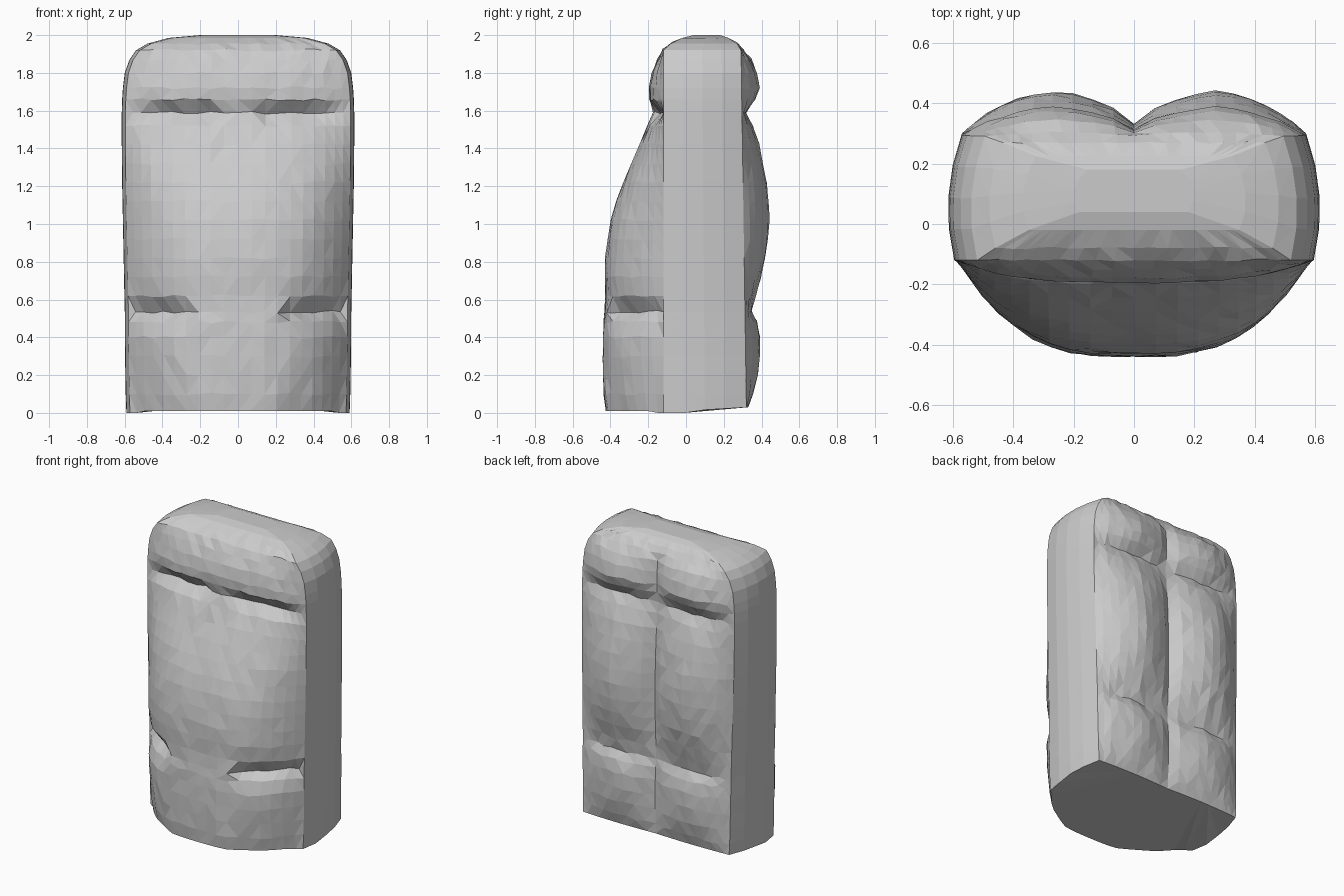
import bpy, bmesh, math, random

if "Cube" in bpy.data.objects:
    bpy.data.objects.remove(bpy.data.objects["Cube"])

random.seed(4)

# Levels: height, half width, front y, back y, pinch of the front crease
LEVELS = [
    (0.01, .592, -.425, .33, .03), (0.10, .595, -.435, .355, .02),
    (0.20, .597, -.44, .38, .01), (0.30, .598, -.44, .39, 0),
    (0.40, .60, -.44, .39, 0), (0.48, .60, -.435, .375, .03),
    (0.535, .60, -.43, .345, .085), (0.62, .602, -.425, .365, .01),
    (0.72, .604, -.43, .395, 0), (0.82, .606, -.428, .42, 0),
    (0.92, .608, -.415, .435, 0), (1.02, .61, -.395, .44, 0),
    (1.12, .612, -.367, .437, 0), (1.22, .614, -.332, .427, 0),
    (1.32, .615, -.29, .41, 0), (1.42, .616, -.245, .385, 0),
    (1.52, .616, -.20, .352, 0), (1.59, .616, -.175, .315, .04),
    (1.66, .614, -.192, .365, 0), (1.72, .61, -.195, .388, 0),
    (1.80, .60, -.178, .375, 0), (1.87, .575, -.15, .345, 0),
    (1.92, .54, -.12, .305, 0), (1.955, .48, -.08, .27, 0),
    (1.985, .37, -.02, .225, 0), (2.0, .20, .04, .18, 0),
]
N = 20      # segments across the front and across the back
SIDE = 4    # segments along each side


def front_y(a, z, front, pinch):
    edge = max(-0.12, front)
    y = edge + (front - edge) * (1 - a ** 3.1)
    start = 0.1 if z > 1 else 0.4
    y += pinch * min(1, max(0, (a - start) / 0.12))
    return min(y, edge)


def back_y(a, z, back):
    edge = min(0.32 - 0.015 * z, back)
    if a < 0.42:
        lobe = 0.2 + 0.8 * (a / 0.42) ** 0.6
    else:
        lobe = 1 - ((a - 0.42) / 0.58) ** 2.2
    return edge + (back - edge) * lobe


def ring(z, hw, front, back, pinch):
    us = [math.sin(math.pi / 2 * (2 * i / N - 1)) * 0.4 + (2 * i / N - 1) * 0.6
          for i in range(N + 1)]
    fw, bw = hw - 0.02, hw - 0.045
    pts = [(fw * u, front_y(min(1, abs(u)), z, front, pinch)) for u in us]
    y0, y1 = pts[-1][1], back_y(1, z, back)
    # rounded side strip
    side = []
    for i in range(1, SIDE):
        t = i / SIDE
        x = fw + (bw - fw) * t + 0.032 * 4 * t * (1 - t)
        side.append((x, y0 + (y1 - y0) * t))
    pts += side
    pts += [(bw * u, back_y(min(1, abs(u)), z, back)) for u in reversed(us)]
    pts += [(-x, y) for x, y in reversed(side)]
    return pts


# Puffy upright body, lofted from bottom to rounded top
bm = bmesh.new()
rings = []
for k, level in enumerate(LEVELS):
    z = level[0]
    loose = 0.004 if 0 < k < len(LEVELS) - 2 else 0
    row = []
    for x, y in ring(*level):
        wob = loose if abs(x) < level[1] - 0.08 and abs(x) > 0.02 else 0
        zz = z + (0.02 * max(0, y) / 0.33 if k == 0 else 0)
        if k == 0 and -0.2 < y < 0:
            zz = 0.0
        row.append(bm.verts.new((x, y + random.uniform(-wob, wob),
                                 zz + random.uniform(-wob, wob) * 2)))
    rings.append(row)

count = len(rings[0])
for low, high in zip(rings, rings[1:]):
    for i in range(count):
        j = (i + 1) % count
        bm.faces.new((low[i], low[j], high[j], high[i]))
bm.faces.new(list(reversed(rings[0])))
bm.faces.new(rings[-1])

# Low-poly triangular facets
bmesh.ops.triangulate(bm, faces=bm.faces[:])
bmesh.ops.recalc_face_normals(bm, faces=bm.faces[:])
mesh = bpy.data.meshes.new("padded_body")
bm.to_mesh(mesh)
bm.free()
body = bpy.data.objects.new("padded_body", mesh)
bpy.context.collection.objects.link(body)
